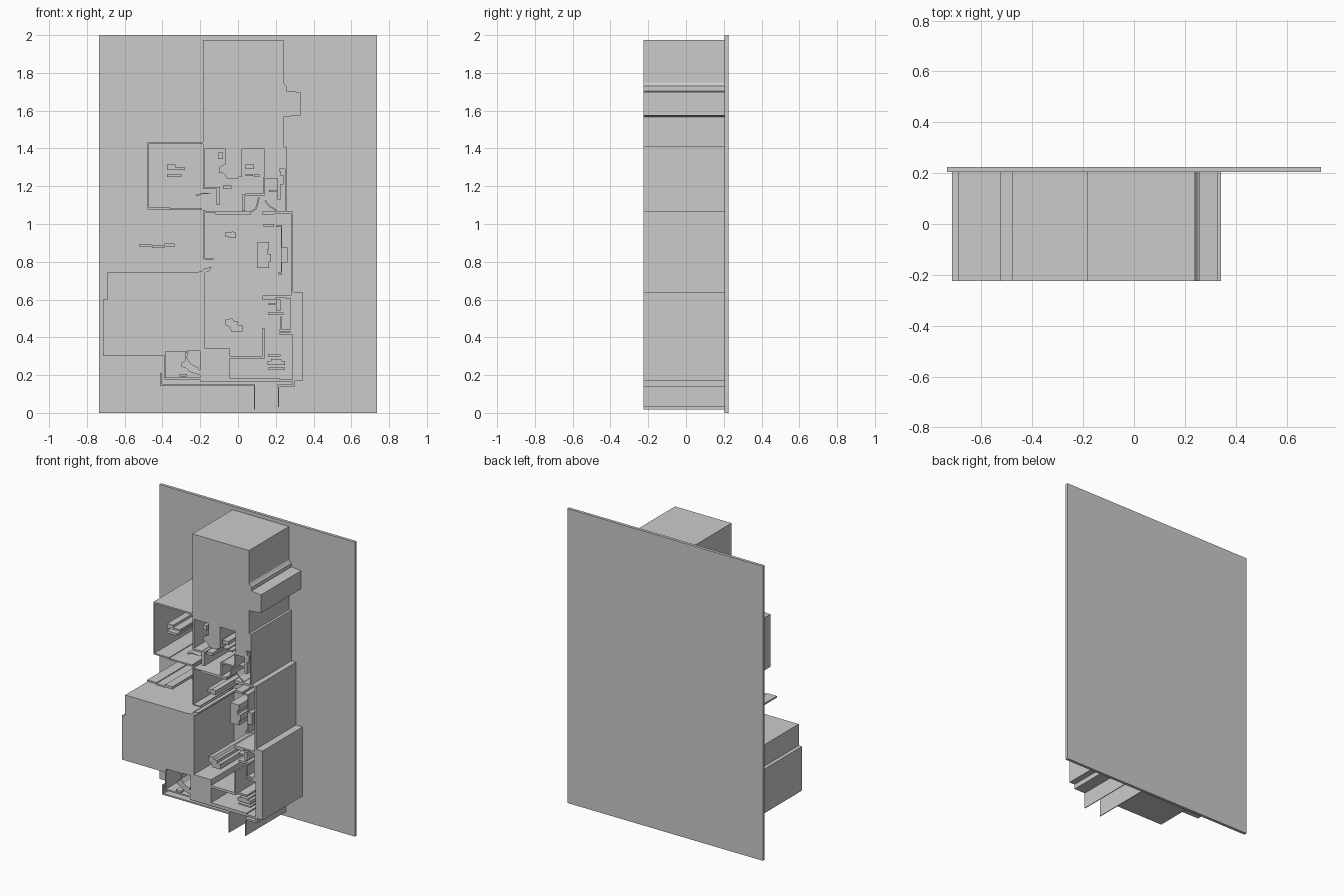
import bpy, bmesh

FRONT, BACK = -0.225, 0.206   # wall depth range, plate sits behind


def prism(name, pts, y0=FRONT, y1=BACK):
    """Extrude an x/z outline along y."""
    bm = bmesh.new()
    a = [bm.verts.new((x, y0, z)) for x, z in pts]
    b = [bm.verts.new((x, y1, z)) for x, z in pts]
    n = len(pts)
    bm.faces.new(a)
    bm.faces.new(b[::-1])
    for i in range(n):
        bm.faces.new((a[i], b[i], b[(i + 1) % n], a[(i + 1) % n]))
    bmesh.ops.recalc_face_normals(bm, faces=bm.faces)
    me = bpy.data.meshes.new(name)
    bm.to_mesh(me)
    bm.free()
    ob = bpy.data.objects.new(name, me)
    bpy.context.collection.objects.link(ob)
    return ob


def boxes(name, rects):
    """A set of extruded rectangles (x0, x1, z0, z1)."""
    for i, (x0, x1, z0, z1) in enumerate(rects):
        prism(f"{name}_{i + 1}", [(x0, z0), (x1, z0), (x1, z1), (x0, z1)])


# backing plate
prism("base_plate", [(-.735, 0), (.735, 0), (.735, 2), (-.735, 2)], .205, .225)

# tall upper block, running down between the two small rooms
prism("upper_block", [
    (-.185, 1.975), (.24, 1.975), (.24, 1.75), (.25, 1.735), (.258, 1.73),
    (.258, 1.705), (.33, 1.698), (.33, 1.575), (.24, 1.567), (.24, 1.41),
    (.256, 1.405), (.256, 1.29), (.22, 1.29), (.21, 1.24), (.14, 1.24),
    (.14, 1.398), (.022, 1.398), (.022, 1.25), (-.055, 1.24), (-.08, 1.27),
    (-.1, 1.27), (-.1, 1.30), (-.065, 1.32), (-.065, 1.398),
    (-.175, 1.398), (-.175, 1.20), (-.185, 1.20)])

# left solid block with the strip below it
prism("left_block", [
    (-.69, .745), (-.22, .745), (-.19, .75), (-.175, .77), (-.175, .342),
    (-.045, .342), (-.045, .17), (-.2, .17), (-.2, .2), (-.23, .21),
    (-.2, .23), (-.2, .328), (-.25, .328), (-.28, .325), (-.385, .325),
    (-.385, .30), (-.715, .30), (-.715, .60), (-.69, .60)])
prism("block_corner", [(-.175, .742), (-.15, .752), (-.14, .772), (-.175, .765)])

# thin walls of the left room
boxes("left_room_wall", [
    (-.478, -.47, 1.08, 1.435), (-.478, -.185, 1.424, 1.435),
    (-.478, -.36, 1.078, 1.088), (-.36, -.19, 1.073, 1.083)])
boxes("left_room_furniture", [
    (-.375, -.33, 1.285, 1.315), (-.33, -.28, 1.285, 1.298),
    (-.375, -.30, 1.25, 1.266)])

# long slim pieces outside the left wall
boxes("outside_bench", [(-.525, -.455, .88, .892), (-.455, -.39, .874, .886),
                        (-.39, -.335, .878, .896)])

# corridor and main room walls
boxes("main_wall", [
    (-.186, -.176, .815, 1.075), (-.18, -.13, .812, .82),
    (-.12, .07, 1.05, 1.066), (.13, .292, 1.052, 1.066),
    (.248, .257, 1.06, 1.41), (.281, .292, .63, 1.06),
    (-.185, -.115, 1.185, 1.197), (-.115, -.095, 1.10, 1.195),
    (-.18, -.12, 1.058, 1.066)])
boxes("corridor_partition", [
    (.022, .036, 1.07, 1.155), (.036, .14, 1.152, 1.162), (.132, .14, 1.155, 1.25),
    (-.055, .0, 1.237, 1.248), (-.08, -.035, 1.185, 1.205),
    (.208, .225, 1.13, 1.28), (.225, .24, 1.21, 1.26), (.165, .205, 1.17, 1.18),
    (.13, .19, 1.048, 1.056), (.135, .19, .985, 1.0)])
boxes("small_room_furniture", [(.04, .085, 1.29, 1.315), (.085, .115, 1.25, 1.262),
                               (.04, .08, 1.255, 1.265), (-.105, -.08, 1.345, 1.378)])
# open door leaves
for name, pts in {
    "door_left": [(-.22, 1.145), (-.185, 1.16), (-.13, 1.158), (-.18, 1.166), (-.225, 1.155)],
    "door_middle": [(.07, 1.06), (.1, 1.08), (.115, 1.14), (.107, 1.14), (.092, 1.085), (.065, 1.065)],
    "door_right": [(.14, 1.12), (.165, 1.09), (.2, 1.07), (.205, 1.076), (.17, 1.096), (.147, 1.126)],
}.items():
    prism(name, pts)

# main room furniture
prism("cabinet", [(.1, .905), (.165, .905), (.165, .865), (.155, .865), (.155, .84),
                  (.175, .84), (.175, .8), (.165, .8), (.165, .767), (.1, .767)])
prism("side_table", [(-.07, .955), (-.035, .955), (-.035, .962), (-.01, .955),
                     (-.01, .925), (-.045, .925), (-.05, .935), (-.07, .935)])
prism("low_table", [(-.065, .495), (-.03, .5), (-.02, .485), (0, .485), (0, .465),
                    (.025, .465), (.025, .43), (-.035, .43), (-.045, .455), (-.065, .465)])
boxes("right_wall_shelf", [(.23, .262, .795, .875), (.228, .234, .73, .99),
                           (.2, .234, .985, .995), (.215, .23, .73, .745)])

# lower right outer wall
prism("right_outer_wall", [
    (.281, .64), (.342, .64), (.342, .17), (.3, .17), (.3, .415), (.22, .415),
    (.22, .425), (.278, .428), (.278, .605), (.25, .605), (.25, .618), (.281, .62)])
boxes("kitchen_counter", [
    (.13, .28, .612, .622), (.13, .2, .60, .612), (.205, .225, .54, .60),
    (.16, .24, .518, .532), (.22, .278, .43, .442), (.222, .23, .44, .51),
    (.16, .215, .57, .58)])

# lower middle partition and bottom walls
boxes("lower_partition", [(-.05, .14, .286, .302), (.13, .14, .3, .45)])
boxes("bottom_wall", [
    (-.412, -.402, .145, .21), (-.412, .09, .143, .153), (-.39, -.19, .178, .188),
    (-.2, .3, .165, .178), (-.05, .22, .178, .186), (.21, .3, .138, .15),
    (.288, .3, .14, .42), (-.39, -.384, .18, .31)])
boxes("bottom_fin", [(.086, .091, .018, .15), (.211, .216, .03, .145)])

# lower rooms furniture
prism("curved_seat", [(-.28, .32), (-.265, .325), (-.27, .29), (-.25, .26), (-.21, .24),
                      (-.2, .215), (-.225, .205), (-.26, .22), (-.27, .235),
                      (-.3, .245), (-.3, .265), (-.28, .275)])
boxes("lower_room_furniture", [
    (.16, .225, .298, .31), (.175, .23, .275, .285), (.155, .25, .253, .275),
    (.16, .25, .23, .24), (-.31, -.27, .192, .205)])
